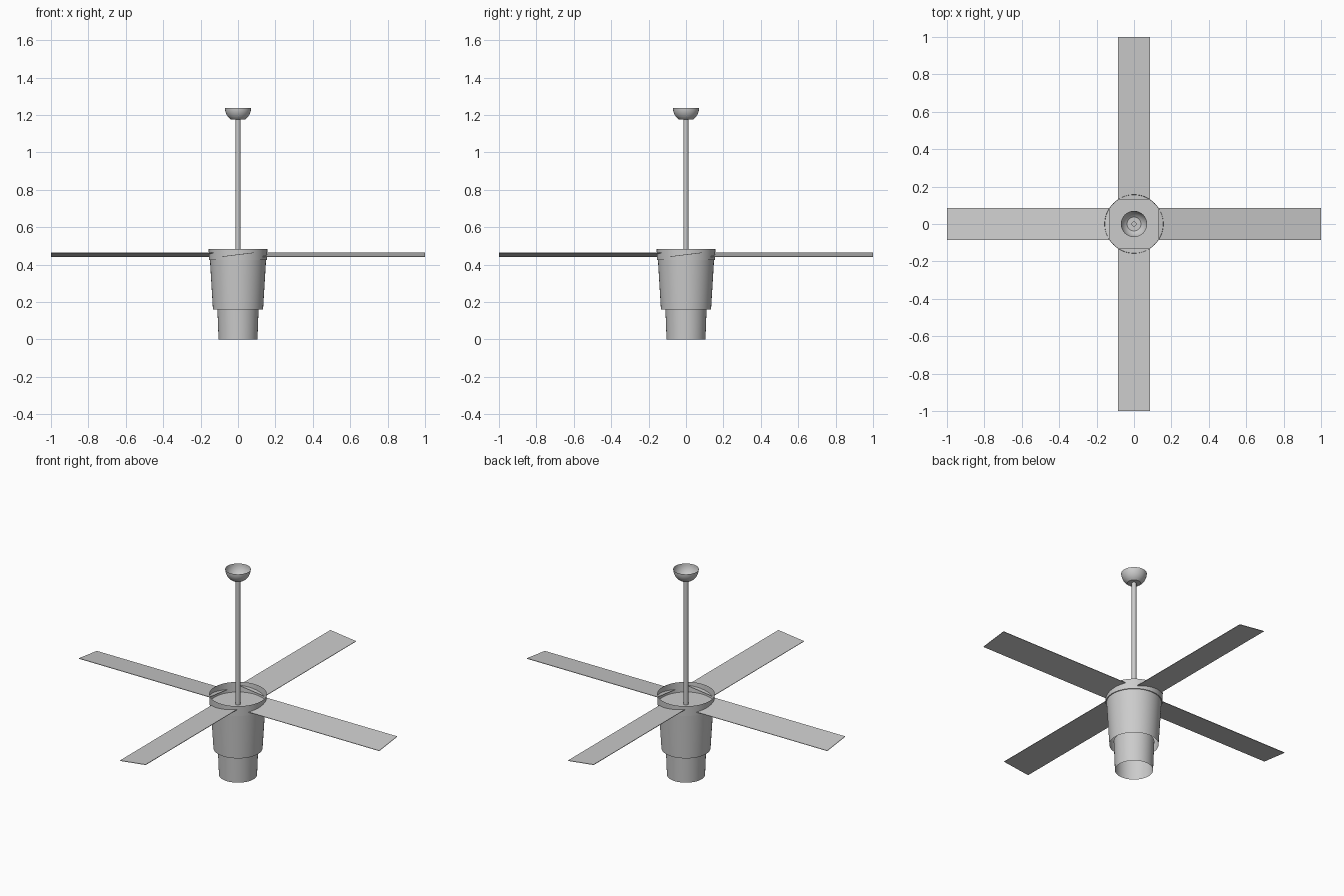
import bpy, math
from mathutils import Matrix

if "Cube" in bpy.data.objects:
    bpy.data.objects.remove(bpy.data.objects["Cube"])


def make(name, verts, faces, smooth=True):
    me = bpy.data.meshes.new(name)
    me.from_pydata(verts, [], faces)
    me.update()
    ob = bpy.data.objects.new(name, me)
    bpy.context.collection.objects.link(ob)
    if smooth:
        bpy.ops.object.select_all(action='DESELECT')
        ob.select_set(True)
        bpy.context.view_layer.objects.active = ob
        bpy.ops.object.shade_smooth_by_angle(angle=math.radians(35))
    return ob


def lathe(name, profile, n=64, cap_start=False, cap_end=False):
    """Spin an (r, z) profile, listed from bottom to top, about z."""
    verts = [(r * math.cos(2 * math.pi * i / n), r * math.sin(2 * math.pi * i / n), z)
             for r, z in profile for i in range(n)]
    faces = [(k * n + i, k * n + (i + 1) % n, (k + 1) * n + (i + 1) % n, (k + 1) * n + i)
             for k in range(len(profile) - 1) for i in range(n)]
    if cap_start:
        faces.append(tuple(reversed(range(n))))
    if cap_end:
        faces.append(tuple(range((len(profile) - 1) * n, len(profile) * n)))
    return make(name, verts, faces)


# Open lower sleeve and tapered motor housing
lathe("lower_sleeve", [(0.104, 0), (0.110, 0.16), (0.111, 0.18)])
lathe("motor_housing", [(0.134, 0.16), (0.150, 0.425)])

# Open-topped hub tray that holds the blades
lathe("hub_tray", [(0.155, 0.425), (0.157, 0.485)], cap_start=True)

# Hanging rod and hollow ceiling cup
lathe("down_rod", [(0.013, 0.425), (0.013, 1.195)], n=24, cap_end=True)
cup = [(0.07 * math.cos(a), 1.238 - 0.073 * math.sin(a))
       for a in (math.radians(d) for d in (58, 48, 38, 28, 18, 9, 0))]
lathe("ceiling_cup", cup, n=48, cap_start=True)

# Four thin pitched blades, running from inside the hub to the tips
pitch = math.radians(7)
w, t = 0.086, 0.0015
for i in range(4):
    m = (Matrix.Rotation(i * math.pi / 2, 4, 'Z')
         @ Matrix.Translation((0, 0, 0.4535)) @ Matrix.Rotation(pitch, 4, 'X'))
    blade = make(f"blade_{i + 1}",
                 [(x, y, z) for x in (0.13, 1.0) for y in (-w, w) for z in (-t, t)],
                 [(0, 1, 3, 2), (4, 6, 7, 5), (0, 4, 5, 1), (2, 3, 7, 6),
                  (0, 2, 6, 4), (1, 5, 7, 3)], smooth=False)
    blade.data.transform(m)
